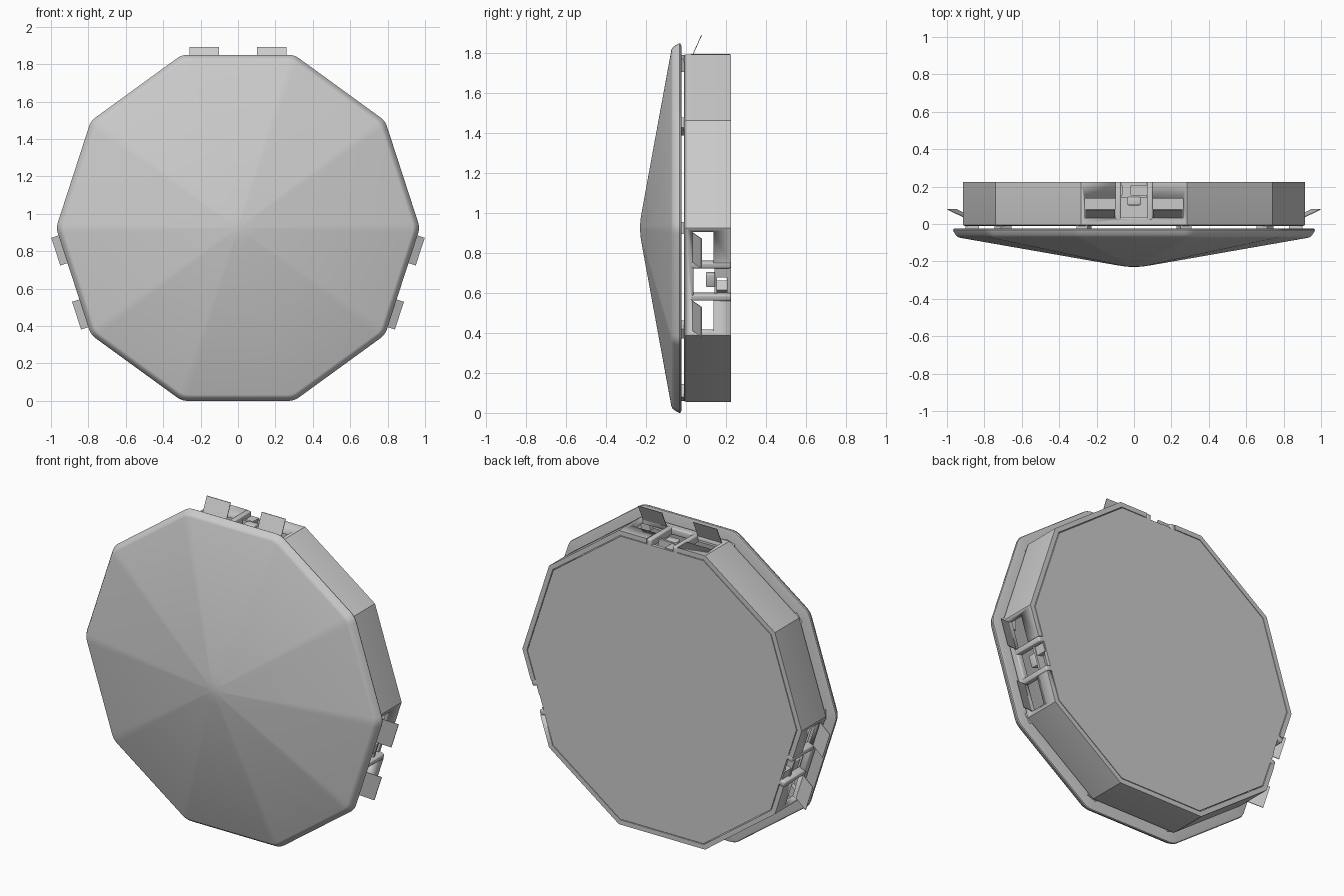
import bpy, bmesh, math
from mathutils import Matrix, Vector

if "Cube" in bpy.data.objects:
    bpy.data.objects.remove(bpy.data.objects["Cube"])

CZ = 0.925                      # height of the centre axis
COS18 = math.cos(math.radians(18))


def ring(a, y, fillet=0.0, n=1):
    """Decagon of apothem a, with optional rounded corners."""
    r = fillet * a
    pts = []
    for k in range(10):
        c = math.radians(36 * k)
        d = (a - r) / COS18
        for i in range(n):
            t = c + math.radians(-18 + 36 * i / (n - 1)) if n > 1 else c
            pts.append((d * math.cos(c) + r * math.cos(t), y,
                        CZ + d * math.sin(c) + r * math.sin(t)))
    return pts


def finish(name, bm, angle=30):
    bmesh.ops.remove_doubles(bm, verts=bm.verts, dist=1e-6)
    bmesh.ops.recalc_face_normals(bm, faces=bm.faces)
    me = bpy.data.meshes.new(name)
    bm.to_mesh(me)
    bm.free()
    ob = bpy.data.objects.new(name, me)
    bpy.context.collection.objects.link(ob)
    bpy.ops.object.select_all(action='DESELECT')
    ob.select_set(True)
    bpy.context.view_layer.objects.active = ob
    bpy.ops.object.shade_smooth_by_angle(angle=math.radians(angle))
    return ob


def loft(name, profile, fillet=0.0, n=1, loop=False):
    """Skin decagonal rings along an (apothem, y) profile."""
    bm = bmesh.new()
    rings = [[bm.verts.new(p) for p in ring(a, y, fillet, n)] for a, y in profile]
    pairs = list(zip(rings, rings[1:]))
    if loop:
        pairs.append((rings[-1], rings[0]))
    for r0, r1 in pairs:
        m = len(r0)
        for i in range(m):
            j = (i + 1) % m
            bm.faces.new((r0[i], r0[j], r1[j], r1[i]))
    if not loop:
        bm.faces.new(rings[0])
        bm.faces.new(rings[-1])
    return finish(name, bm)


def side_matrix(deg):
    return Matrix.Translation((0, 0, CZ)) @ Matrix.Rotation(math.radians(deg), 4, 'Y')


def block(name, deg, x, y, z, bevel=0.0, shear=0.0):
    """Box by ranges in side space: x along the side, z outward."""
    bm = bmesh.new()
    bmesh.ops.create_cube(bm, size=1)
    for v in bm.verts:
        p = [lo + (c + 0.5) * (hi - lo) for c, (lo, hi) in zip(v.co, (x, y, z))]
        p[1] += shear * (p[2] - z[0])
        v.co = Vector(p)
    if bevel:
        bmesh.ops.bevel(bm, geom=bm.edges[:], offset=bevel, segments=3,
                        profile=0.5, affect='EDGES')
    bm.transform(side_matrix(deg))
    return finish(name, bm)


# Shallow pyramid front cover with rounded rim and hollow back
loft("front_cover", [
    (0.012, -0.230), (0.05, -0.2265), (0.09, -0.220), (0.893, -0.073),
    (0.903, -0.068), (0.912, -0.057), (0.922, -0.040), (0.925, -0.032),
    (0.922, -0.026), (0.912, -0.023), (0.80, -0.023), (0.80, -0.060),
    (0.03, -0.205)], fillet=0.1, n=5)

# Hollow ten-sided wall
wall = loft("body_wall", [
    (0.862, -0.010), (0.868, -0.006), (0.870, 0.002), (0.870, 0.225),
    (0.842, 0.225), (0.842, -0.010)], loop=True)

# Rear panel, set in the wall with a thin seam
loft("back_panel", [(0.838, 0.205), (0.838, 0.225)])

OPEN_SIDES = (0, 108, -108)
for s, deg in enumerate(OPEN_SIDES):
    # Openings: a central notch and a window on each side
    cuts = [((-0.10, 0.10), (0.03, 0.26))]
    cuts += [((m * 0.18 - 0.081, m * 0.18 + 0.081), (0.032, 0.137)) for m in (-1, 1)]
    for i, (x, y) in enumerate(cuts):
        cutter = block(f"opening_cutter_{s}_{i}", deg, x, y, (0.80, 0.92))
        mod = wall.modifiers.new("opening", 'BOOLEAN')
        mod.operation = 'DIFFERENCE'
        mod.solver = 'EXACT'
        mod.object = cutter
        cutter.hide_render = True
        cutter.hide_viewport = True

    # Rounded posts and tilted flaps beside the notch
    for m in (-1, 1):
        block(f"post_{s}_{m}", deg, (m * 0.085 - 0.016, m * 0.085 + 0.016),
              (0.02, 0.225), (0.825, 0.871), bevel=0.008)
        block(f"flap_{s}_{m}", deg, (m * 0.18 - 0.078, m * 0.18 + 0.078),
              (0.032, 0.036), (0.868, 0.966), shear=0.45)
    # Rounded sill and latch inside the notch
    block(f"sill_{s}", deg, (-0.085, 0.085), (0.018, 0.038), (0.83, 0.870), bevel=0.008)
    block(f"latch_bar_{s}", deg, (-0.07, 0.07), (0.142, 0.156), (0.80, 0.85))
    block(f"latch_tongue_{s}", deg, (-0.035, 0.035), (0.10, 0.145), (0.81, 0.855), bevel=0.006)
    block(f"latch_block_{s}", deg, (-0.065, -0.015), (0.15, 0.22), (0.80, 0.845))

# Clips joining cover and wall at every corner
for k in range(10):
    block(f"corner_clip_{k}", 18 + 36 * k, (-0.03, 0.03), (-0.03, 0.004), (0.83, 0.90))
